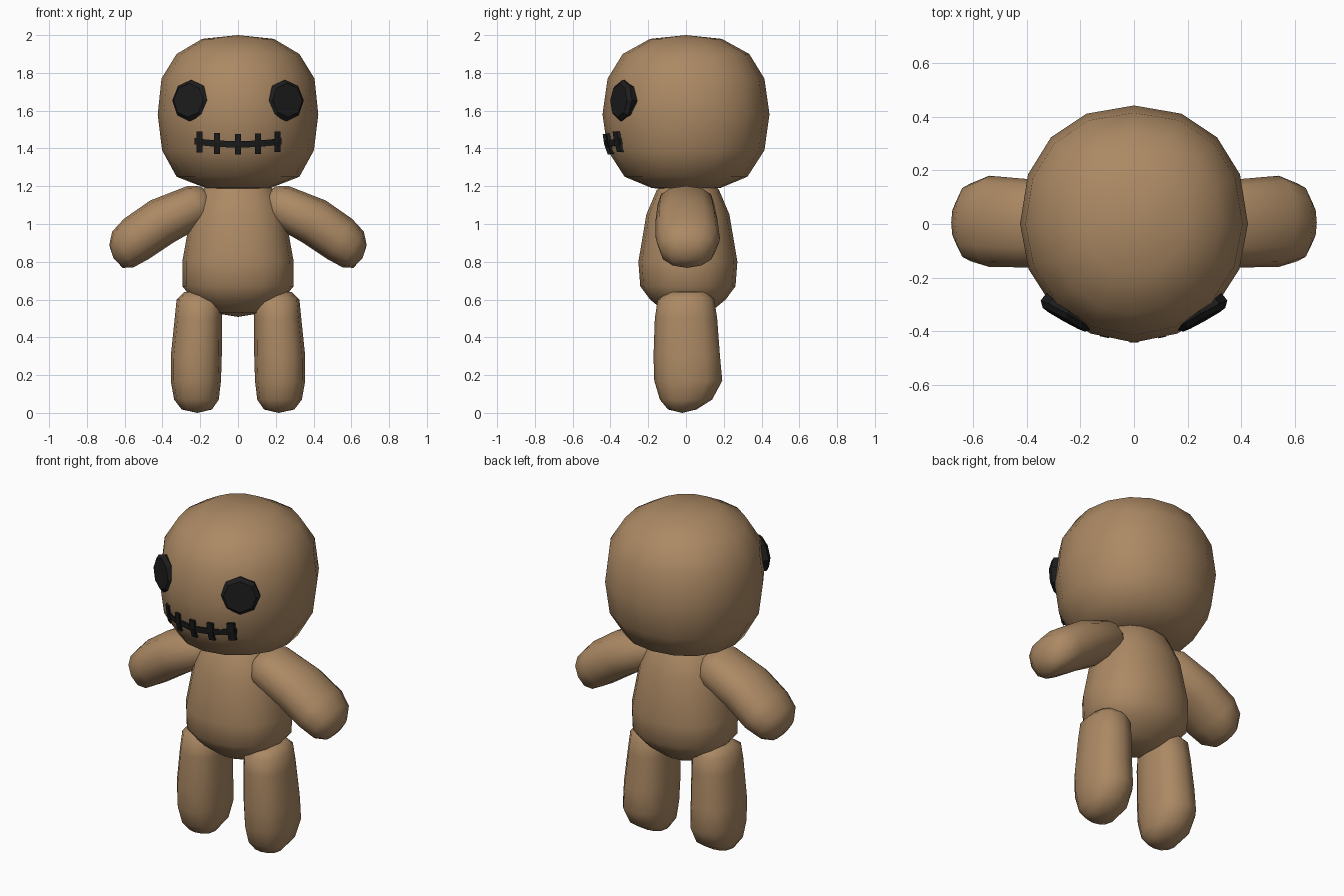
import bpy, bmesh, math
from mathutils import Vector
from mathutils.bvhtree import BVHTree

if "Cube" in bpy.data.objects:
    bpy.data.objects.remove(bpy.data.objects["Cube"])


def material(name, rgb):
    m = bpy.data.materials.new(name)
    m.diffuse_color = (*rgb, 1)
    m.use_nodes = True
    m.node_tree.nodes["Principled BSDF"].inputs["Base Color"].default_value = m.diffuse_color
    return m


CLOTH = material("brown cloth", (0.41, 0.25, 0.127))
BLACK = material("black thread", (0.012, 0.012, 0.012))


def finish(bm, name, mat, smooth=True):
    bmesh.ops.recalc_face_normals(bm, faces=bm.faces)
    me = bpy.data.meshes.new(name)
    bm.to_mesh(me)
    bm.free()
    ob = bpy.data.objects.new(name, me)
    bpy.context.collection.objects.link(ob)
    me.materials.append(mat)
    for p in me.polygons:
        p.use_smooth = smooth
    return ob


def sp(v, p):
    return math.copysign(abs(v) ** (2 / p), v)


def loft(name, start, rings, end, n, mat, u, v, p=2.0, p_front=None, smooth=True):
    """Skin rings (centre, ru, rv) between two poles; u, v span each ring."""
    bm = bmesh.new()
    u, v = Vector(u), Vector(v)
    loops = []
    for c, ru, rv in rings:
        loop = []
        for i in range(n):
            a = 2 * math.pi * i / n
            q = p_front if p_front and math.sin(a) < 0 else p
            loop.append(bm.verts.new(Vector(c) + u * ru * sp(math.cos(a), q)
                                     + v * rv * sp(math.sin(a), q)))
        loops.append(loop)
    for a, b in zip(loops, loops[1:]):
        for i in range(n):
            j = (i + 1) % n
            bm.faces.new((a[i], a[j], b[j], b[i]))
    for loop, pole in ((loops[0], start), (loops[-1], end)):
        pv = bm.verts.new(pole)
        for i in range(n):
            bm.faces.new((loop[i], loop[(i + 1) % n], pv))
    return finish(bm, name, mat, smooth)


X, Y = (1, 0, 0), (0, 1, 0)

# Head: rounded block, slightly flatter towards the face
head = loft("head", (0, 0, 2.0),
            [((0, 0, z), rx, ry) for z, rx, ry in (
                (1.98, .19, .19), (1.90, .325, .335), (1.77, .405, .415), (1.58, .425, .442),
                (1.39, .402, .415), (1.25, .325, .325), (1.19, .17, .18))],
            (0, 0, 1.18), 16, CLOTH, X, Y, 2.2, 2.0)

# Torso: pear shape tucked under the head
loft("torso", (0, .01, 1.26),
     [((0, .01, z), rx, ry) for z, rx, ry in (
         (1.25, .12, .10), (1.18, .19, .165), (1.05, .25, .22), (.80, .295, .262),
         (.67, .295, .252), (.60, .235, .20), (.53, .13, .115))],
     (0, .01, .508), 16, CLOTH, X, Y, 2.2)

for s, side in ((-1, "right"), (1, "left")):
    # Arm: fat sausage sloping outward and down
    loft(side + "_arm", (s * .135, 0, 1.15),
         [((s * x, y, z), r, ry) for x, y, z, r, ry in (
             (.16, 0, 1.135, .075, .10), (.21, 0, 1.105, .112, .15), (.40, .003, 1.015, .127, .165),
             (.54, .01, .92, .125, .17), (.61, .006, .865, .11, .145), (.646, .005, .828, .07, .085))],
         (s * .66, 0, .82), 12, CLOTH, (s * .51, 0, .86), Y, 2.3)

    # Leg: upright sausage with a rounded foot
    loft(side + "_leg", (s * .2, .01, .65),
         [((s * x, y, z), rx, ry) for x, y, z, rx, ry in (
             (.20, .01, .64, .085, .10), (.205, 0, .60, .12, .15), (.21, 0, .50, .125, .165),
             (.221, .004, .30, .135, .176), (.223, .012, .17, .133, .18), (.22, .0, .07, .118, .138),
             (.218, -.02, .018, .08, .075))],
         (s * .215, -.02, 0), 12, CLOTH, X, Y, 2.3)

    # Button eye: bevelled octagonal disc facing forward and outward
    nrm = Vector((s * .49, -.87, .06)).normalized()
    u = Vector((0, 0, 1)).cross(nrm).normalized()
    v = nrm.cross(u)
    c = Vector((s * .262, -.357, 1.655))
    loft(side + "_eye", c - nrm * .055,
         [(c - nrm * d, r, r) for d, r in ((.055, .105), (.02, .11), (0, .09))],
         c, 8, BLACK, u, v, smooth=False)

# Mouth: ribbons that follow the head surface
bm_head = bmesh.new()
bm_head.from_mesh(head.data)
tree = BVHTree.FromBMesh(bm_head)
bm_head.free()


def ribbon(name, pts, wx, wz, lift):
    bm = bmesh.new()
    prev = first = None
    for x, z in pts:
        ring = []
        for k, back in ((-1, 0), (1, 0), (1, 1), (-1, 1)):
            px, pz = x + k * wx, z + k * wz
            y = tree.ray_cast(Vector((px, -2, pz)), Vector((0, 1, 0)))[0].y
            ring.append(bm.verts.new((px, y + (.02 if back else -lift), pz)))
        if prev:
            for i in range(4):
                j = (i + 1) % 4
                bm.faces.new((prev[i], prev[j], ring[j], ring[i]))
        first = first or ring
        prev = ring
    bm.faces.new(first)
    bm.faces.new(prev)
    finish(bm, name, BLACK, False)


def smile(x):
    return 1.422 + .3 * x * x


ribbon("mouth_line", [(x, smile(x)) for x in [-.23 + .046 * i for i in range(11)]], 0, .017, .011)
for i, x in enumerate((-.205, -.11, 0, .105, .21)):
    z = smile(x)
    ribbon(f"mouth_stitch_{i + 1}", [(x, z - .055), (x, z), (x, z + .055)], .016, 0, .017)
